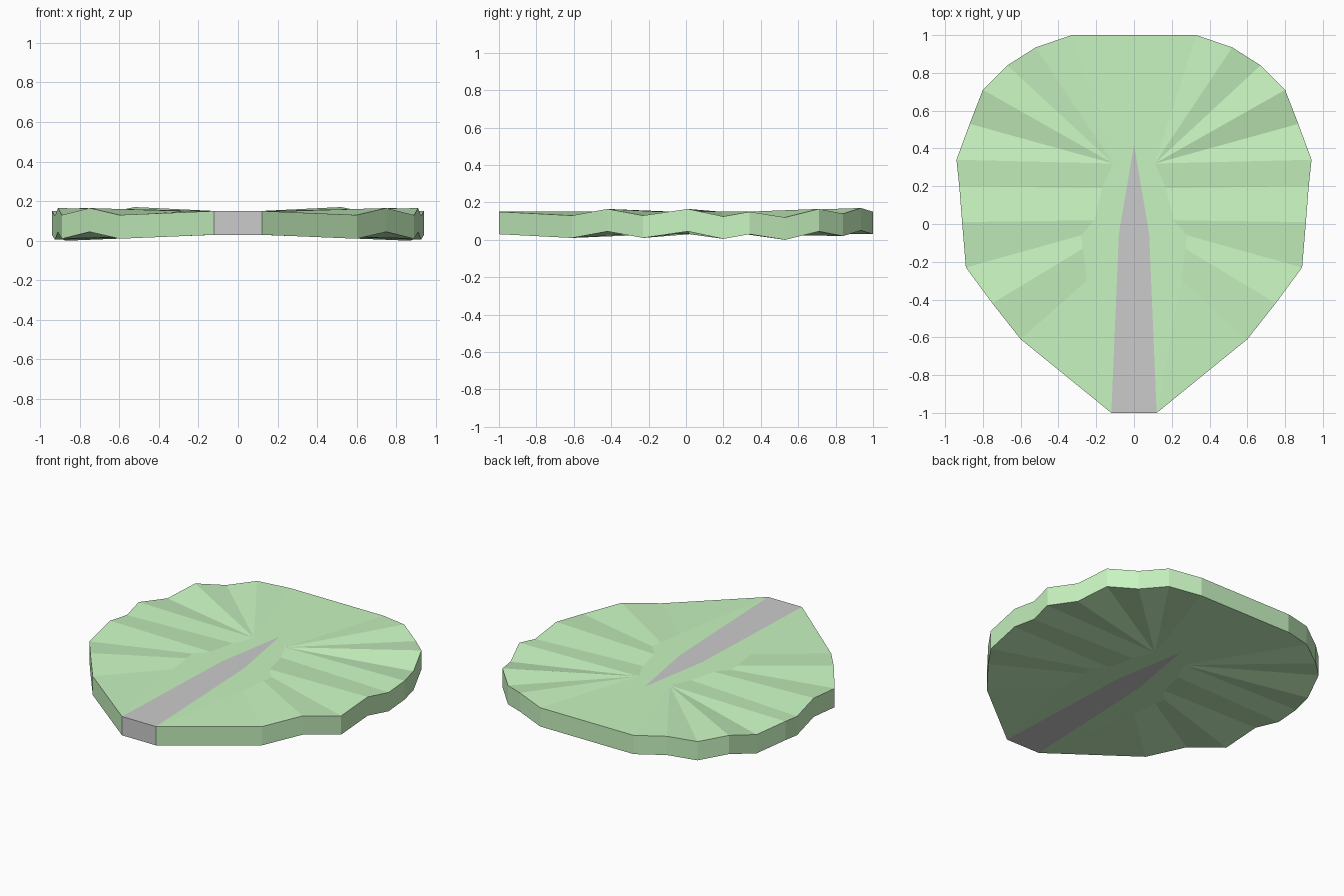
import bpy, bmesh

if "Cube" in bpy.data.objects:
    bpy.data.objects.remove(bpy.data.objects["Cube"])

TOP, THICK = 0.15, 0.12

# Right-hand rim of the leaf, front to back; heights alternate to make pleats
RIM = [(0.12, -1.0, TOP), (0.60, -0.61, 0.13), (0.75, -0.42, 0.165),
       (0.89, -0.23, 0.13), (0.91, 0.01, 0.165), (0.925, 0.20, 0.125),
       (0.94, 0.34, 0.15), (0.87, 0.53, 0.12), (0.80, 0.71, 0.165),
       (0.67, 0.84, 0.14), (0.52, 0.935, 0.17), (0.33, 1.0, TOP)]
# Where the pleats die out beside the stem
INNER = [(0.25, -0.30), (0.27, -0.13), (0.28, -0.06), (0.21, 0.02),
         (0.17, 0.19), (0.11, 0.32)]
STEM = [(0.12, -1.0), (0.08, -0.05), (0.0, 0.42)]


def flat(points):
    return [(x, y, TOP) for x, y in points]


def plate(name, polygons, color=None):
    """Mirror top polygons about x, thicken downward, drop hidden seam walls."""
    bm = bmesh.new()
    for poly in polygons:
        for s in (1, -1):
            pts = [(s * x, y, z) for x, y, z in poly]
            bm.faces.new([bm.verts.new(p) for p in pts[::s]])
    bmesh.ops.remove_doubles(bm, verts=bm.verts[:], dist=1e-4)
    bmesh.ops.triangulate(bm, faces=[f for f in bm.faces if len(f.verts) > 4])
    low = bmesh.ops.extrude_face_region(bm, geom=bm.faces[:], use_keep_orig=True)
    verts = [g for g in low["geom"] if isinstance(g, bmesh.types.BMVert)]
    bmesh.ops.translate(bm, verts=verts, vec=(0, 0, -THICK))
    bmesh.ops.recalc_face_normals(bm, faces=bm.faces[:])
    bm.normal_update()
    hidden = []
    for f in bm.faces:
        c = f.calc_center_median()
        if abs(f.normal.z) < 0.1 and abs(c.x) < 0.13 and -0.99 < c.y < 0.9:
            hidden.append(f)
    bmesh.ops.delete(bm, geom=hidden, context='FACES')
    mesh = bpy.data.meshes.new(name)
    bm.to_mesh(mesh)
    bm.free()
    obj = bpy.data.objects.new(name, mesh)
    bpy.context.collection.objects.link(obj)
    if color:
        mat = bpy.data.materials.new(name + "_color")
        mat.diffuse_color = color
        mat.use_nodes = True
        mat.node_tree.nodes["Principled BSDF"].inputs["Base Color"].default_value = mat.diffuse_color
        mesh.materials.append(mat)
    return obj


# Leaf blade: pleats between rim and inner contour, flat zones at stem and back
inner = flat(INNER)
hub = inner[-1]
polys = [[RIM[0], RIM[1], inner[0]]]
for i in range(1, len(RIM) - 1):
    a, b = inner[min(i - 1, 5)], inner[min(i, 5)]
    polys.append([a, RIM[i], RIM[i + 1]] + ([b] if b != a else []))
stem = flat(STEM)
polys.append([stem[0]] + inner + stem[:0:-1])
polys.append([hub, RIM[-1], (0, 1.0, TOP), stem[-1]])
plate("leaf_blade", polys, (0.58, 0.91, 0.53, 1))

# Stem: tapering grey rib set flush into the blade
mid = (0, -0.05, TOP)
plate("leaf_stem", [[(0, -1.0, TOP), stem[0], stem[1], mid], [mid, stem[1], stem[2]]])
